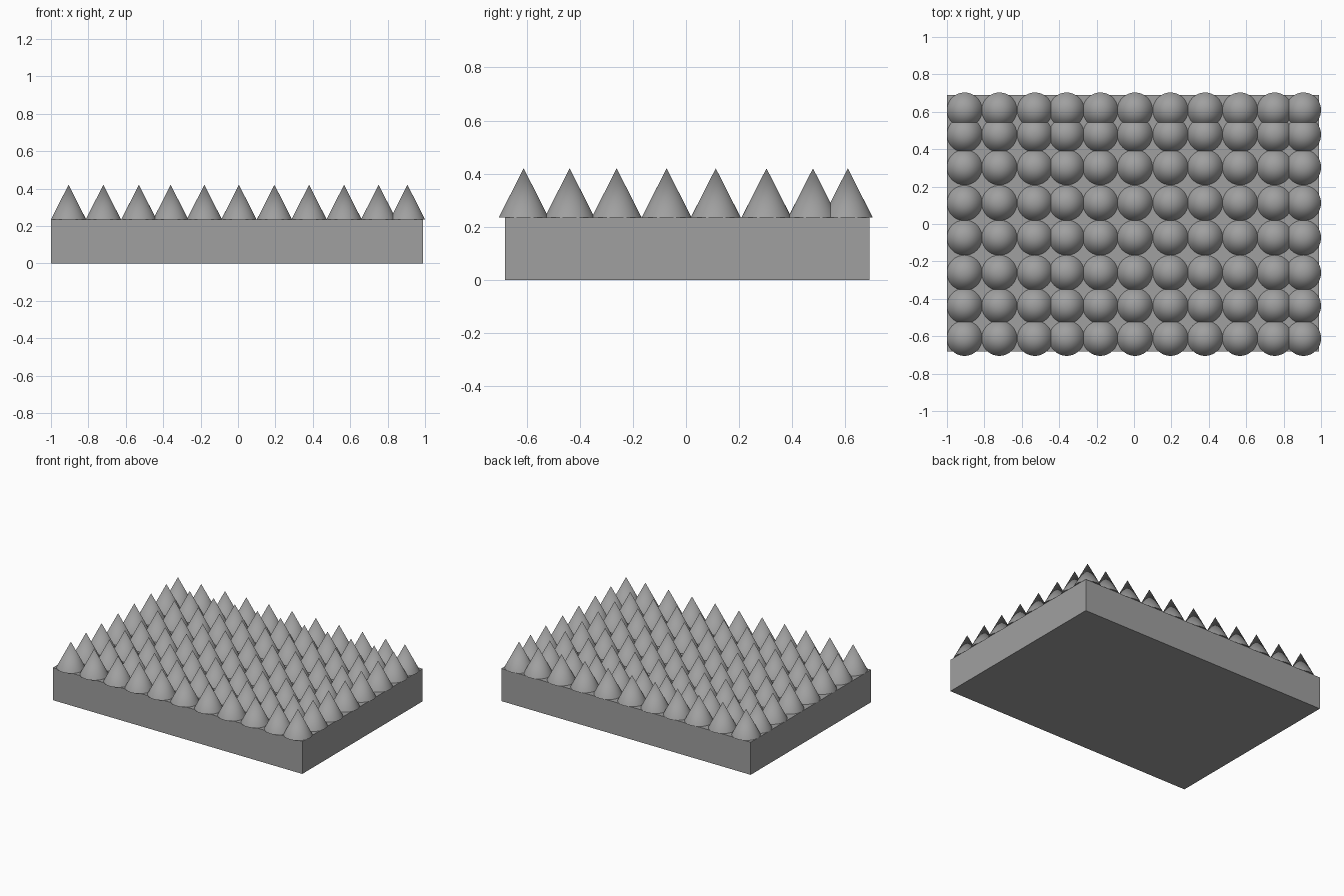
import bpy
import math

if "Cube" in bpy.data.objects:
    bpy.data.objects.remove(bpy.data.objects["Cube"], do_unlink=True)

grey = bpy.data.materials.new("mid grey")
grey.use_nodes = True
colour = (0.35, 0.35, 0.35, 1)
grey.diffuse_color = colour
grey.node_tree.nodes["Principled BSDF"].inputs["Base Color"].default_value = colour

BASE_TOP, TIP, RADIUS = 0.235, 0.42, 0.094

# Rectangular slab
bpy.ops.mesh.primitive_cube_add(size=1, location=(-0.005, 0.005, BASE_TOP / 2))
slab = bpy.context.object
slab.name = "base_slab"
slab.scale = (1.99, 1.372, BASE_TOP)
bpy.ops.object.transform_apply(location=False, rotation=False, scale=True)
slab.data.materials.append(grey)

# One smooth spike, shared by the whole grid
bpy.ops.mesh.primitive_cone_add(vertices=64, radius1=RADIUS, radius2=0, depth=TIP - BASE_TOP)
first = bpy.context.object
first.data.name = "spike"
first.data.materials.append(grey)
bpy.ops.object.shade_smooth_by_angle(angle=math.radians(40))

# Slightly uneven rows; the last row and column overlap their neighbours
columns = (-0.906, -0.72, -0.53, -0.36, -0.18, 0.005, 0.195, 0.38, 0.567, 0.752, 0.906)
rows = (-0.611, -0.438, -0.261, -0.073, 0.112, 0.303, 0.478, 0.609)
for j, y in enumerate(rows):
    for i, x in enumerate(columns):
        spike = first if i == j == 0 else first.copy()
        if spike is not first:
            bpy.context.collection.objects.link(spike)
        spike.name = f"spike_row{j + 1}_column{i + 1}"
        spike.location = (x, y, (BASE_TOP + TIP) / 2)
